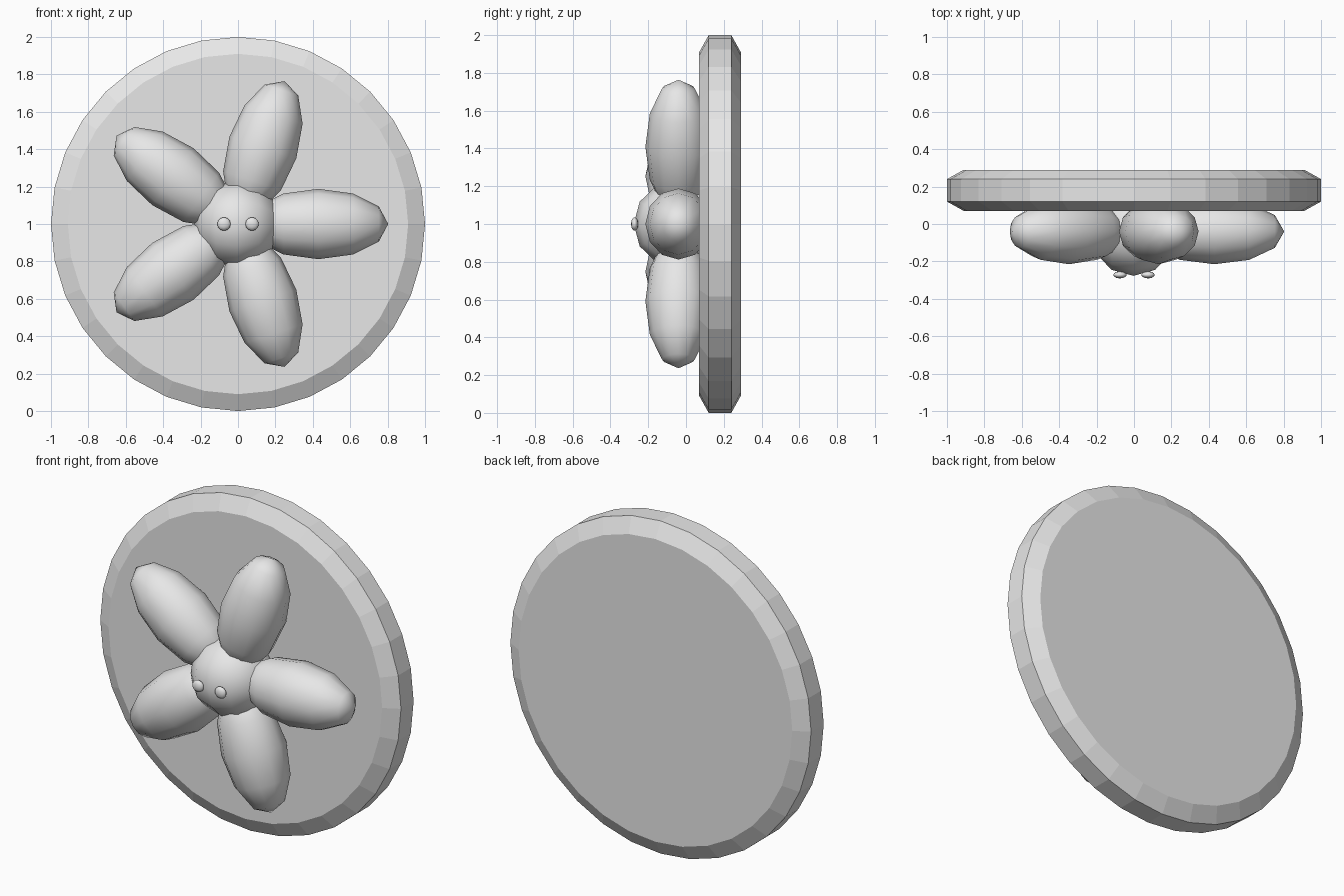
import bpy
import math
from mathutils import Matrix, Vector

if "Cube" in bpy.data.objects:
    bpy.data.objects.remove(bpy.data.objects["Cube"], do_unlink=True)

GREY = (0.8, 0.8, 0.8, 1.0)
grey = bpy.data.materials.new("plain_grey")
grey.use_nodes = True
grey.diffuse_color = GREY
grey.node_tree.nodes["Principled BSDF"].inputs["Base Color"].default_value = GREY

CENTRE_Z = 1.0
PETAL_Y = -0.04


def ellipsoid(name, location, radii, angle=0.0, segments=12, rings=6):
    """Smooth low-poly ellipsoid with its pole along x, turned in the xz plane."""
    bpy.ops.mesh.primitive_uv_sphere_add(segments=segments, ring_count=rings, radius=1)
    obj = bpy.context.object
    obj.name = name
    pole_to_x = Matrix.Rotation(math.pi / 2, 4, "Y")
    turn = Matrix.Rotation(-angle, 4, "Y")
    obj.data.transform(Matrix.Translation(location) @ turn
                       @ Matrix.Diagonal((*radii, 1)) @ pole_to_x)
    obj.data.materials.append(grey)
    bpy.ops.object.shade_smooth()
    return obj


# Round backing plate with chamfered rims on both sides
SIDES = 32
profile = [(0.91, 0.07), (1.0, 0.12), (1.0, 0.24), (0.91, 0.29)]
verts = [(r * math.sin(math.tau * i / SIDES), y,
          CENTRE_Z + r * math.cos(math.tau * i / SIDES))
         for r, y in profile for i in range(SIDES)]
faces = [tuple(range(SIDES))[::-1],
         tuple(range(3 * SIDES, 4 * SIDES))]
for ring in range(3):
    for i in range(SIDES):
        j = (i + 1) % SIDES
        a, b = ring * SIDES, (ring + 1) * SIDES
        faces.append((a + i, a + j, b + j, b + i))
mesh = bpy.data.meshes.new("backing_plate")
mesh.from_pydata(verts, [], faces)
mesh.materials.append(grey)
plate = bpy.data.objects.new("backing_plate", mesh)
bpy.context.collection.objects.link(plate)
bpy.context.view_layer.objects.active = plate
for other in bpy.context.selected_objects:
    other.select_set(False)
plate.select_set(True)
bpy.ops.object.mode_set(mode="EDIT")
bpy.ops.mesh.select_all(action="SELECT")
bpy.ops.mesh.normals_make_consistent(inside=False)
bpy.ops.object.mode_set(mode="OBJECT")

# Five petals around the middle
for n in range(5):
    a = n * math.tau / 5
    spot = Vector((0.43 * math.cos(a), PETAL_Y, CENTRE_Z + 0.43 * math.sin(a)))
    ellipsoid(f"petal_{n + 1}", spot, (0.373, 0.175, 0.188), a)

# Round centre
ellipsoid("flower_centre", Vector((-0.003, PETAL_Y, CENTRE_Z)), (0.232, 0.237, 0.235))

# Two small button eyes
for name, x in (("left_eye", 0.075), ("right_eye", -0.075)):
    ellipsoid(name, Vector((x, -0.272, CENTRE_Z)), (0.036, 0.019, 0.036))
